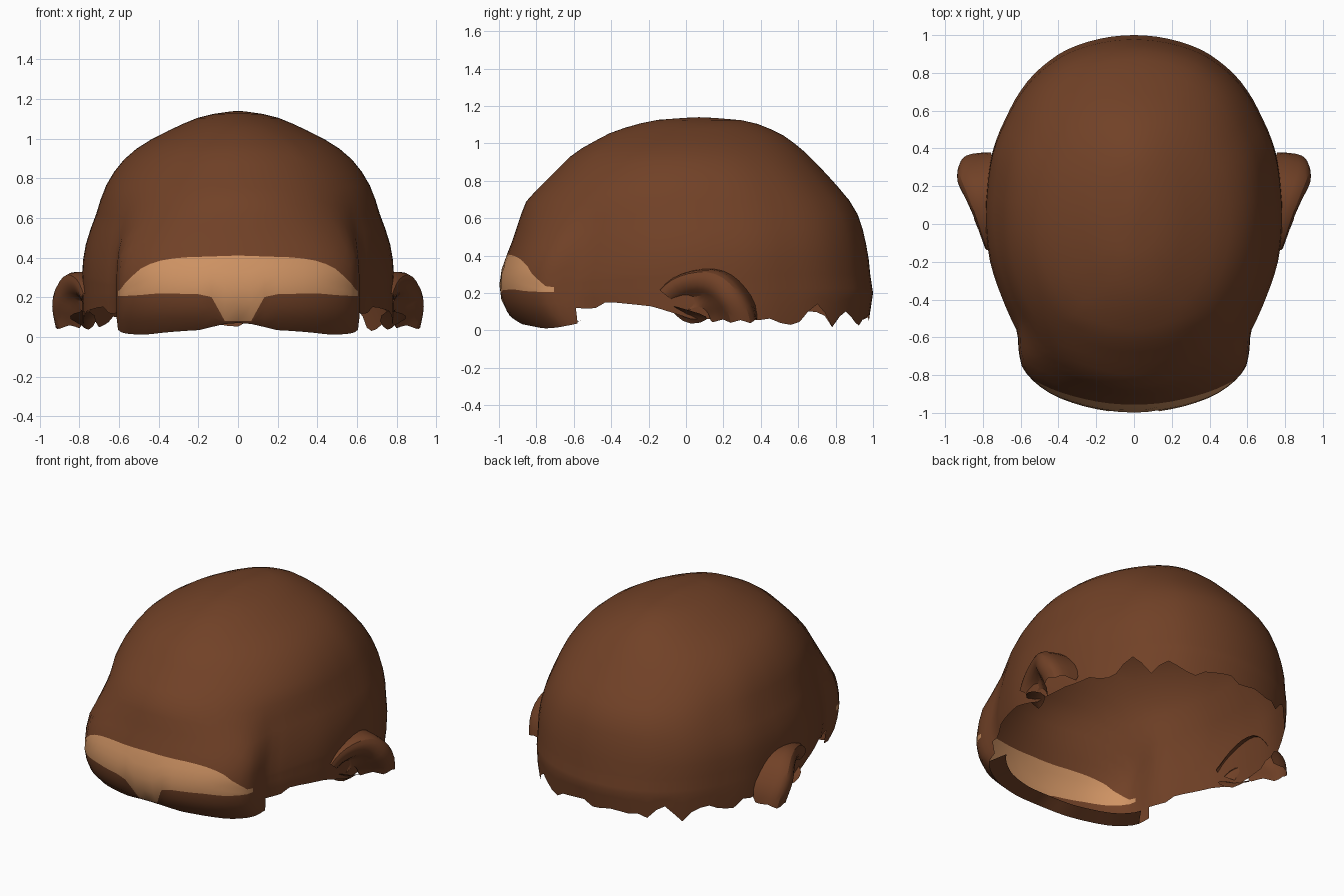
import bpy, bmesh, math, random

if "Cube" in bpy.data.objects:
    bpy.data.objects.remove(bpy.data.objects["Cube"])

random.seed(4)


def material(name, rgb):
    m = bpy.data.materials.new(name)
    m.diffuse_color = (*rgb, 1)
    m.use_nodes = True
    m.node_tree.nodes["Principled BSDF"].inputs["Base Color"].default_value = m.diffuse_color
    return m


BROWN = material("dark brown", (0.165, 0.053, 0.02))
TAN = material("tan", (0.62, 0.29, 0.125))


def interp(table, v):
    """Linear lookup: rows of (key, value, ...)"""
    if v <= table[0][0]:
        return table[0][1:]
    for a, b in zip(table, table[1:]):
        if v <= b[0]:
            t = (v - a[0]) / (b[0] - a[0])
            return tuple(p + (q - p) * t for p, q in zip(a[1:], b[1:]))
    return table[-1][1:]


# height -> front y, back y, half width
LEVELS = [(0, -.86, .97, .77), (.1, -.965, .985, .785), (.2, -1, 1, .785),
          (.3, -.995, .985, .785), (.4, -.96, .975, .78), (.5, -.92, .955, .76),
          (.6, -.89, .93, .72), (.7, -.85, .87, .69), (.8, -.75, .785, .65),
          (.9, -.65, .69, .57), (.95, -.6, .64, .51), (1, -.51, .58, .43),
          (1.05, -.42, .51, .33), (1.1, -.28, .4, .22), (1.13, -.13, .27, .1),
          (1.14, .06, .08, 0)]
# front-to-back position -> fullness of the plan against an ellipse
PLAN = [(-1, 1.3), (-.92, 1.3), (-.84, 1.23), (-.76, 1.16), (-.7, 1.08), (-.58, .955),
        (-.4, .965), (-.2, .99), (0, 1), (.2, 1.01), (.4, 1.035), (.58, 1.046),
        (.7, 1.077), (.86, 1.13), (.93, 1.18), (1, 1.18)]
# torn lower rim, by front-to-back position
RIM = [(-1, .07), (-.985, .035), (-.88, .01), (-.8, .015), (-.7, .03), (-.64, .04),
       (-.59, .17), (-.52, .06), (-.49, .15), (-.4, .15), (-.2, .13), (-.1, .1), (0, .06),
       (.25, .06), (.38, .08), (.5, .06), (.64, .05), (.7, .13), (.8, .03),
       (.87, .12), (.96, .03), (1, .07)]
# painted band edges, by distance from the centre line
UPPER = [(0, .41), (.3, .4), (.42, .38), (.5, .34), (.57, .27), (.6, .23), (.7, .27), (1, .3)]
LOWER = [(0, .08), (.09, .08), (.13, .2), (.2, .215), (.4, .22), (.5, .21), (.6, .205), (1, .2)]
TOP, N = 1.14, 96


def skull_point(a, z):
    s = -math.cos(a)
    yf, yb, w = interp(LEVELS, z)
    r = interp(PLAN, s)[0]
    fade = (z - .4) / .3 if s < 0 else (z - .6) / .5
    r += (1 - r) * min(1, max(0, fade))
    return (w * r * math.sin(a), (yf + yb) / 2 + (yb - yf) / 2 * s, z)


def make_object(name, bm, angle=50):
    bmesh.ops.recalc_face_normals(bm, faces=bm.faces)
    me = bpy.data.meshes.new(name)
    bm.to_mesh(me)
    bm.free()
    ob = bpy.data.objects.new(name, me)
    bpy.context.collection.objects.link(ob)
    me.materials.append(BROWN)
    me.materials.append(TAN)
    bpy.ops.object.select_all(action='DESELECT')
    ob.select_set(True)
    bpy.context.view_layer.objects.active = ob
    bpy.ops.object.shade_smooth_by_angle(angle=math.radians(angle))
    return ob


# Skull cap: columns run up from the rim, with rows lying on the band edges
bm = bmesh.new()
cols, pos = [], []
for i in range(N):
    a = 2 * math.pi * i / N
    s = -math.cos(a)
    key = abs(skull_point(a, .2)[0]) if s < -.71 else .6 + (s + .71)
    low = interp(RIM, s)[0]
    if s > .3:
        low += random.uniform(-.03, .03)
    mid = max(interp(LOWER, key)[0], low + .01)
    up = max(interp(UPPER, key)[0], mid + .01)
    zs = [low + (mid - low) * j / 3 for j in range(3)]
    zs += [mid + (up - mid) * j / 4 for j in range(4)]
    zs += [up + (TOP - up) * math.sin(math.pi / 2 * j / 16) for j in range(16)]
    cols.append([bm.verts.new(skull_point(a, z)) for z in zs])
    pos.append(s)
pole = bm.verts.new((0, .07, TOP))
for i in range(N):
    p, q = cols[i], cols[(i + 1) % N]
    front = max(pos[i], pos[(i + 1) % N]) < -.68
    for j in range(len(p) - 1):
        f = bm.faces.new((p[j], q[j], q[j + 1], p[j + 1]))
        f.material_index = int(front and 3 <= j < 7)
    bm.faces.new((p[-1], q[-1], pole))
# Underside of the brow, tucked inward
lip = {}
for i in range(N):
    if pos[i] < -.72:
        x, y, z = cols[i][0].co
        lip[i] = bm.verts.new((x * .9, y + .09, z + .03))
for i in lip:
    k = (i + 1) % N
    if k in lip:
        bm.faces.new((cols[i][0], cols[k][0], lip[k], lip[i]))
make_object("skull_cap", bm)

# Ears: sections along the arched rim, from the bowl over the rim to the back
ARCH = [(.79, -.15, .22), (.81, -.09, .28), (.84, .01, .315), (.875, .11, .325),
        (.91, .2, .295), (.94, .27, .22), (.935, .33, .13), (.92, .35, .05)]
for side, name in ((1, "right_ear"), (-1, "left_ear")):
    bm = bmesh.new()
    rows = []
    for k, (x, y, z) in enumerate(ARCH):
        cy, cz = .06, .06
        toward = lambda f: (y + (cy - y) * f, z + (cz - z) * f)
        section = [(.79, *toward(.75)), (x - .07, *toward(.5)), (x - .015, *toward(.4)),
                   (x + .005, *toward(.2)), (x - .005, y, z),
                   (x - .05, y + .025, z + .01), (.755, min(y + .05, .38), z + .01)]
        if k == len(ARCH) - 1:  # ragged end of the rim
            section = [(u, v, w + (-.03, .02)[n % 2]) for n, (u, v, w) in enumerate(section)]
        rows.append([bm.verts.new((side * u, v, w)) for u, v, w in section])
    for p, q in zip(rows, rows[1:]):
        for j in range(len(p) - 1):
            bm.faces.new((p[j], q[j], q[j + 1], p[j + 1]))
    # small ragged lobe under the opening
    lobe = [(.74, -.1, .14), (.84, -.03, .12), (.86, .08, .09), (.78, .14, .06),
            (.76, .02, .02), (.7, -.06, .08)]
    bm.faces.new([bm.verts.new((side * x, y, z)) for x, y, z in lobe])
    ear = make_object(name, bm)
    sub = ear.modifiers.new("round", 'SUBSURF')
    sub.levels = sub.render_levels = 1
